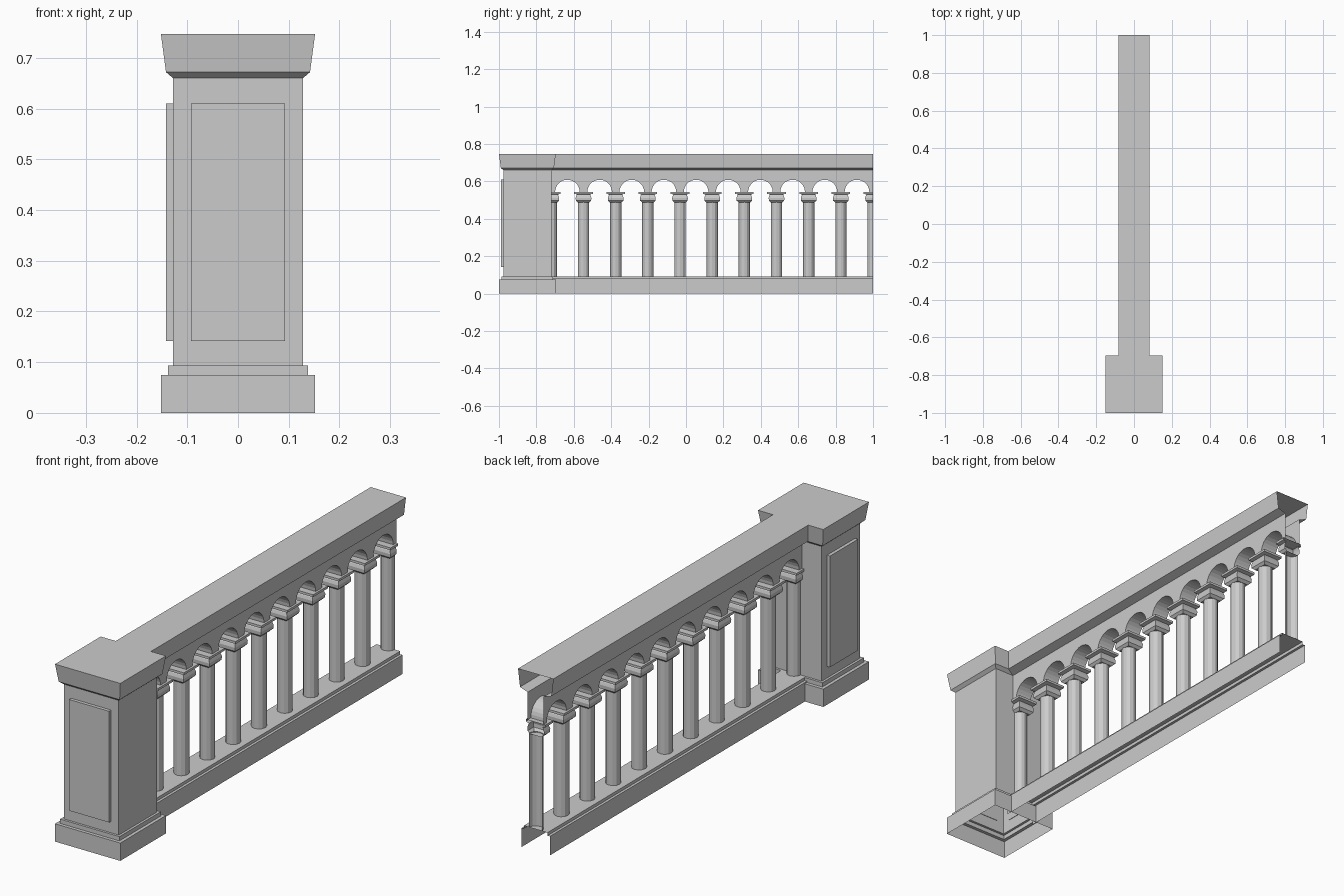
import bpy, bmesh, math

if "Cube" in bpy.data.objects:
    bpy.data.objects.remove(bpy.data.objects["Cube"])

Y0, Y1 = -0.72, 1.0        # rail run
BAYS = 10
BAY = (Y1 - Y0) / BAYS
PIER_Y = -0.848


def finish(name, bm):
    bmesh.ops.recalc_face_normals(bm, faces=bm.faces)
    me = bpy.data.meshes.new(name)
    bm.to_mesh(me)
    bm.free()
    ob = bpy.data.objects.new(name, me)
    bpy.context.collection.objects.link(ob)
    return ob


def skin(bm, rings, closed):
    """Bridge successive rings of points with quads."""
    rows = [[bm.verts.new(p) for p in r] for r in rings]
    for a, b in zip(rows, rows[1:]):
        n = len(a)
        for i in range(n if closed else n - 1):
            j = (i + 1) % n
            bm.faces.new((a[i], a[j], b[j], b[i]))
    return rows


def square(hx, hy, cy, z):
    return [(-hx, cy - hy, z), (hx, cy - hy, z), (hx, cy + hy, z), (-hx, cy + hy, z)]


def clip(bm):
    """Trim the half columns flush with the two ends of the run."""
    for y, n in ((Y0, -1), (Y1, 1)):
        bmesh.ops.bisect_plane(bm, geom=bm.verts[:] + bm.edges[:] + bm.faces[:],
                               plane_co=(0, y, 0), plane_no=(0, n, 0), clear_outer=True)


# Pier: hollow stepped shell with a flared cap
bm = bmesh.new()
prof = [(.152, 0), (.152, .075), (.138, .075), (.138, .093), (.128, .093),
        (.128, .66), (.142, .672), (.152, .747)]
rows = skin(bm, [square(h, h, PIER_Y, z) for h, z in prof], True)
bm.faces.new(rows[-1])
finish("pier", bm)

# Raised panels on the front and left faces of the pier
for name, loc, dims in (("front_panel", (0, PIER_Y - .134, .376), (.186, .016, .468)),
                        ("left_panel", (-.134, PIER_Y, .376), (.016, .186, .468))):
    bpy.ops.mesh.primitive_cube_add(size=1, location=loc)
    ob = bpy.context.object
    ob.name = name
    ob.scale = dims


# Handrail and plinth: open-ended mirrored profiles
def rail(name, half):
    pts = half + [(-x, z) for x, z in reversed(half)]
    b = bmesh.new()
    skin(b, [[(x, y, z) for x, z in pts] for y in (Y0, Y1)], False)
    finish(name, b)


rail("handrail", [(.037, .66), (.073, .672), (.082, .747)])
rail("plinth", [(.066, 0), (.066, .08), (.055, .08), (.055, .093)])

# Arcade: wall strip whose lower edge follows the arches
bm = bmesh.new()
R, SPRING, SEG = .066, .543, 14
path = [(Y0, SPRING)]
for k in range(BAYS):
    c = Y0 + (k + .5) * BAY
    for i in range(SEG + 1):
        a = math.pi * (1 - i / SEG)
        path.append((c + R * math.cos(a), SPRING + R * math.sin(a)))
path.append((Y1, SPRING))
skin(bm, [[(.037, y, .66), (.037, y, z), (-.037, y, z), (-.037, y, .66)] for y, z in path], False)
finish("arcade", bm)

# Columns with square moulded capitals
shafts, caps = bmesh.new(), bmesh.new()
cap_prof = [(.030, .487), (.041, .497), (.042, .512), (.038, .524), (.034, .530),
            (.050, .534), (.050, .544)]
for k in range(BAYS + 1):
    cy = Y0 + k * BAY
    skin(shafts, [[(.03 * math.cos(t * math.pi / 6), cy + .03 * math.sin(t * math.pi / 6), z)
                   for t in range(12)] for z in (.093, .49)], True)
    rows = skin(caps, [square(h * .92, h, cy, z) for h, z in cap_prof], True)
    caps.faces.new(rows[-1])
    caps.faces.new(rows[0])
for name, b in (("columns", shafts), ("capitals", caps)):
    clip(b)
    finish(name, b)
